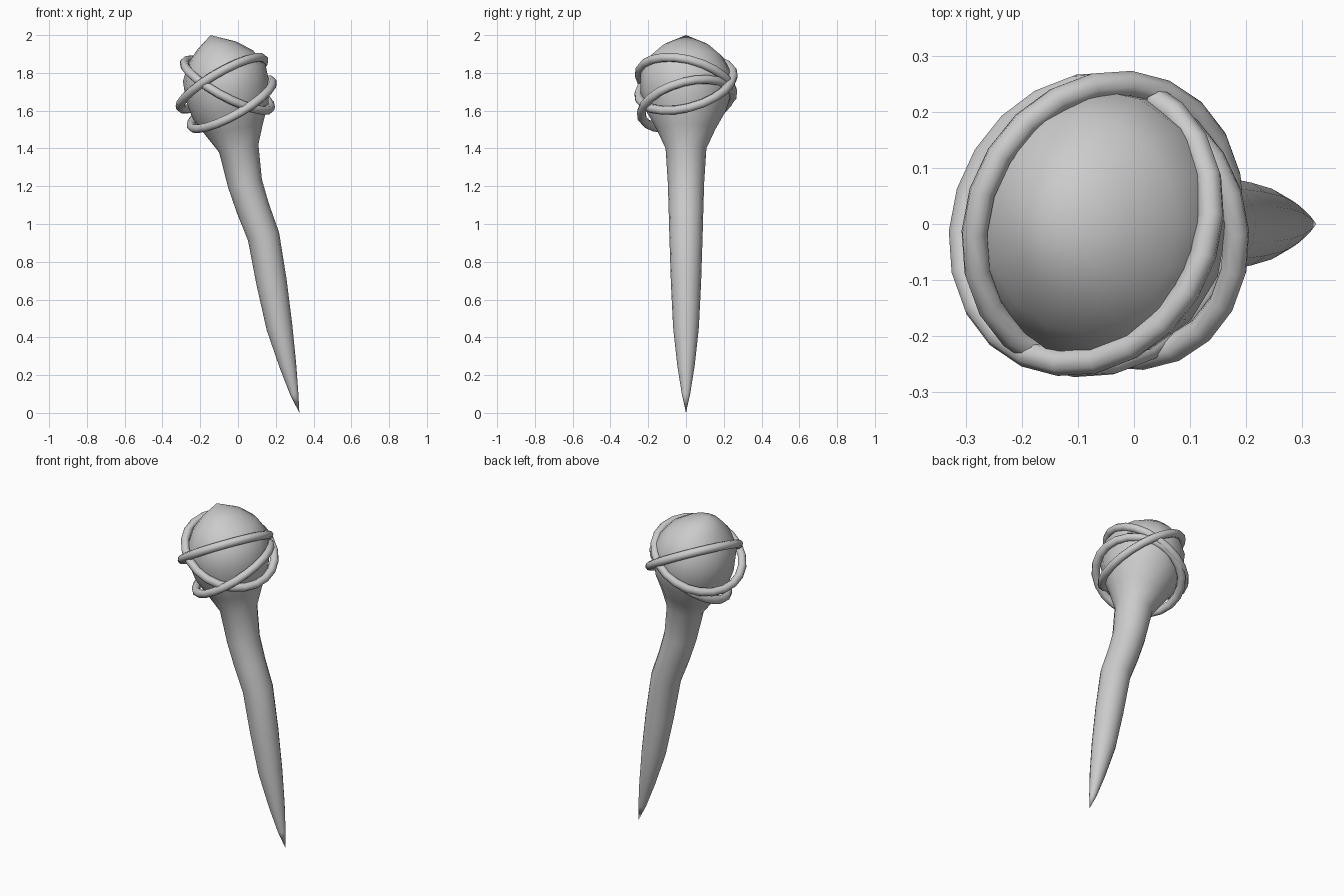
import bpy, bmesh, math
from mathutils import Vector

if "Cube" in bpy.data.objects:
    bpy.data.objects.remove(bpy.data.objects["Cube"])


def finish(name, bm):
    bmesh.ops.recalc_face_normals(bm, faces=bm.faces)
    mesh = bpy.data.meshes.new(name)
    bm.to_mesh(mesh)
    bm.free()
    for p in mesh.polygons:
        p.use_smooth = True
    obj = bpy.data.objects.new(name, mesh)
    bpy.context.collection.objects.link(obj)
    return obj


# Bent spike swelling into a bulb: (x, z, radius along x, radius along y)
SECTIONS = [
    (0.298, 0.10, 0.022, 0.022), (0.264, 0.25, 0.045, 0.046),
    (0.22, 0.45, 0.069, 0.068), (0.178, 0.69, 0.081, 0.080),
    (0.135, 0.935, 0.085, 0.088), (0.08, 1.08, 0.088, 0.092),
    (0.037, 1.215, 0.092, 0.096), (0.004, 1.40, 0.106, 0.108),
    (-0.02, 1.50, 0.155, 0.155), (-0.04, 1.60, 0.205, 0.212),
    (-0.055, 1.70, 0.226, 0.242), (-0.073, 1.80, 0.223, 0.241),
    (-0.093, 1.885, 0.175, 0.195), (-0.112, 1.945, 0.105, 0.125),
]
TIP, CROWN, SIDES = Vector((0.325, 0, 0)), Vector((-0.145, 0, 2.0)), 16
HEAD_AXIS = Vector((-0.2, 0, 0.98)).normalized()

bm = bmesh.new()
centres = [TIP] + [Vector((s[0], 0, s[1])) for s in SECTIONS] + [CROWN]
rings = []
for i, (x, z, rx, ry) in enumerate(SECTIONS, 1):
    axis = (centres[i + 1] - centres[i - 1]).normalized()
    if z > 1.45:
        axis = HEAD_AXIS
    side = Vector((axis.z, 0, -axis.x))
    rings.append([bm.verts.new(centres[i]
                  + side * rx * math.cos(2 * math.pi * k / SIDES)
                  + Vector((0, ry * math.sin(2 * math.pi * k / SIDES), 0)))
                  for k in range(SIDES)])
tip, crown = bm.verts.new(TIP), bm.verts.new(CROWN)
for k in range(SIDES):
    n = (k + 1) % SIDES
    bm.faces.new((tip, rings[0][n], rings[0][k]))
    bm.faces.new((crown, rings[-1][k], rings[-1][n]))
    for a, b in zip(rings, rings[1:]):
        bm.faces.new((a[k], a[n], b[n], b[k]))
finish("spike_with_bulb", bm)


# Tilted hoops wrapped round the bulb; slopes are dz/dx and dz/dy of the plane
def hoop(name, centre, slope_x, slope_y, radius, minor=0.024, seg=22, sides=8):
    normal = Vector((-slope_x, -slope_y, 1)).normalized()
    turn = Vector((0, 0, 1)).rotation_difference(normal)
    bm = bmesh.new()
    grid = []
    for i in range(seg):
        u = 2 * math.pi * i / seg
        loop = []
        for j in range(sides):
            v = 2 * math.pi * j / sides
            d = radius + minor * math.cos(v)
            p = Vector((d * math.cos(u), d * math.sin(u), minor * math.sin(v)))
            loop.append(bm.verts.new(turn @ p + Vector(centre)))
        grid.append(loop)
    for i in range(seg):
        a, b = grid[i], grid[(i + 1) % seg]
        for j in range(sides):
            m = (j + 1) % sides
            bm.faces.new((a[j], b[j], b[m], a[m]))
    finish(name, bm)


hoop("upper_hoop", (-0.085, 0, 1.745), 0.58, -0.27, 0.255)
hoop("crossing_hoop", (-0.056, 0, 1.735), -0.54, 0.28, 0.258)
hoop("lower_hoop", (-0.033, 0, 1.635), 0.56, 0.29, 0.245)
